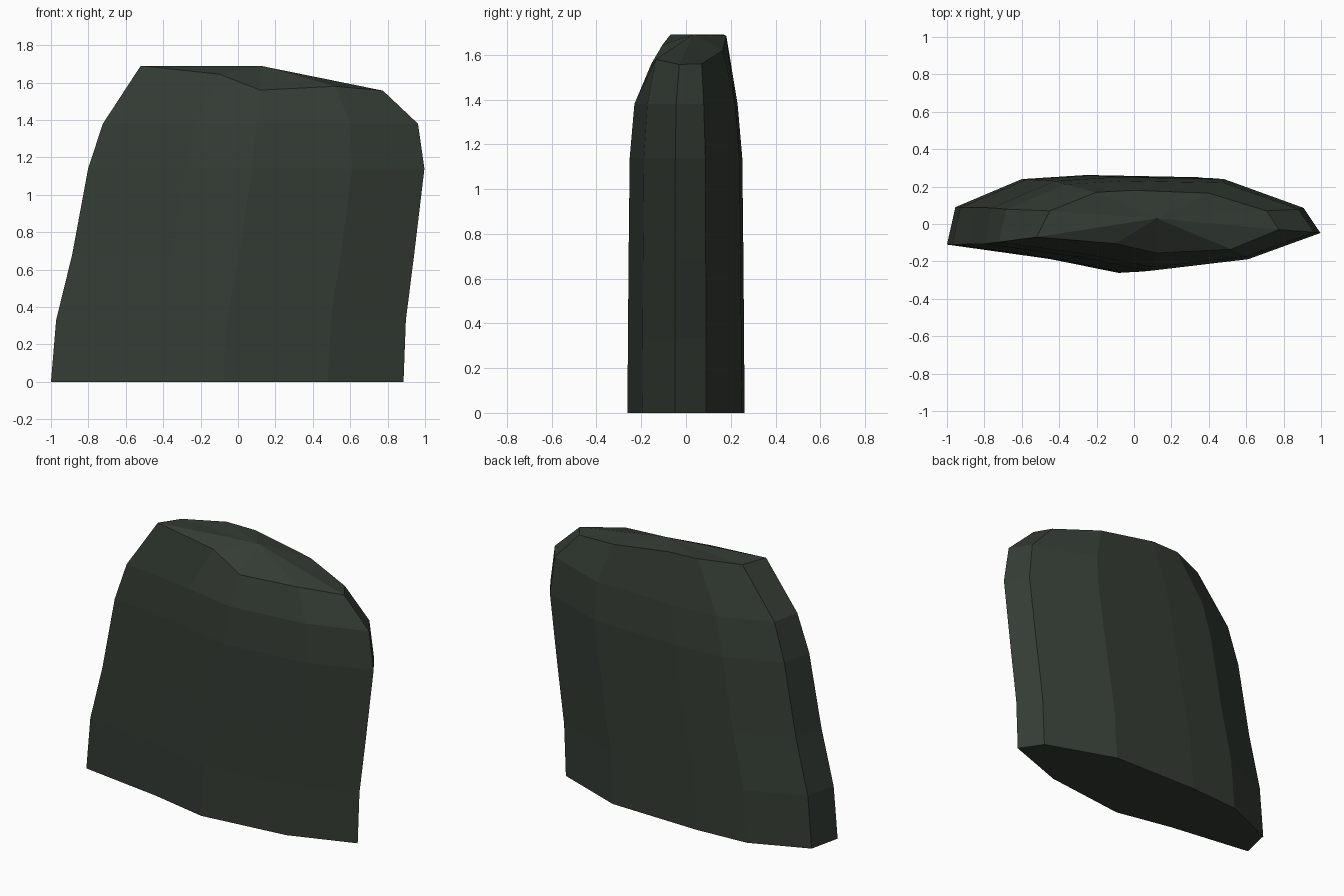
import bpy, bmesh

if "Cube" in bpy.data.objects:
    bpy.data.objects.remove(bpy.data.objects["Cube"])

# Ten-sided slab outline (x offset from ring centre, y), counter-clockwise from left tip
OUTLINE = [(-.945, -.11), (-.395, -.187), (-.025, -.262), (.535, -.196), (.94, -.05),
           (.845, .09), (.40, .25), (-.20, .262), (-.545, .24), (-.90, .09)]

# Leaning courses: height, x centre, x scale, y scale
COURSES = [(0, -.055, 1, 1), (.33, -.035, .992, .99), (.68, .03, .97, .98),
           (1.14, .10, .954, .96), (1.38, .122, .894, .88)]

# Chipped upper rim and the peak of the top
RIM = [(-.52, -.07, 1.69), (-.10, -.105, 1.645), (.12, -.155, 1.56), (.52, -.135, 1.58),
       (.775, -.03, 1.557), (.71, .07, 1.56), (.40, .165, 1.62), (0, .18, 1.685),
       (-.20, .17, 1.69), (-.45, .07, 1.68)]
PEAK = (.12, .03, 1.69)

bm = bmesh.new()
rings = [[bm.verts.new((cx + x * sx, y * sy, z)) for x, y in OUTLINE]
         for z, cx, sx, sy in COURSES]
rings.append([bm.verts.new(p) for p in RIM])

# Sides
n = len(OUTLINE)
for low, high in zip(rings, rings[1:]):
    for i in range(n):
        j = (i + 1) % n
        bm.faces.new((low[i], low[j], high[j], high[i]))

# Flat base and fanned top
bm.faces.new(rings[0][::-1])
peak = bm.verts.new(PEAK)
for i in range(n):
    bm.faces.new((rings[-1][i], rings[-1][(i + 1) % n], peak))
bmesh.ops.recalc_face_normals(bm, faces=bm.faces[:])

mesh = bpy.data.meshes.new("stone_slab")
bm.to_mesh(mesh)
bm.free()

# Single dark mossy stone colour
stone = bpy.data.materials.new("dark green stone")
stone.diffuse_color = (.034, .044, .034, 1)
stone.use_nodes = True
stone.node_tree.nodes["Principled BSDF"].inputs["Base Color"].default_value = stone.diffuse_color
mesh.materials.append(stone)
slab = bpy.data.objects.new("stone_slab", mesh)
bpy.context.collection.objects.link(slab)
